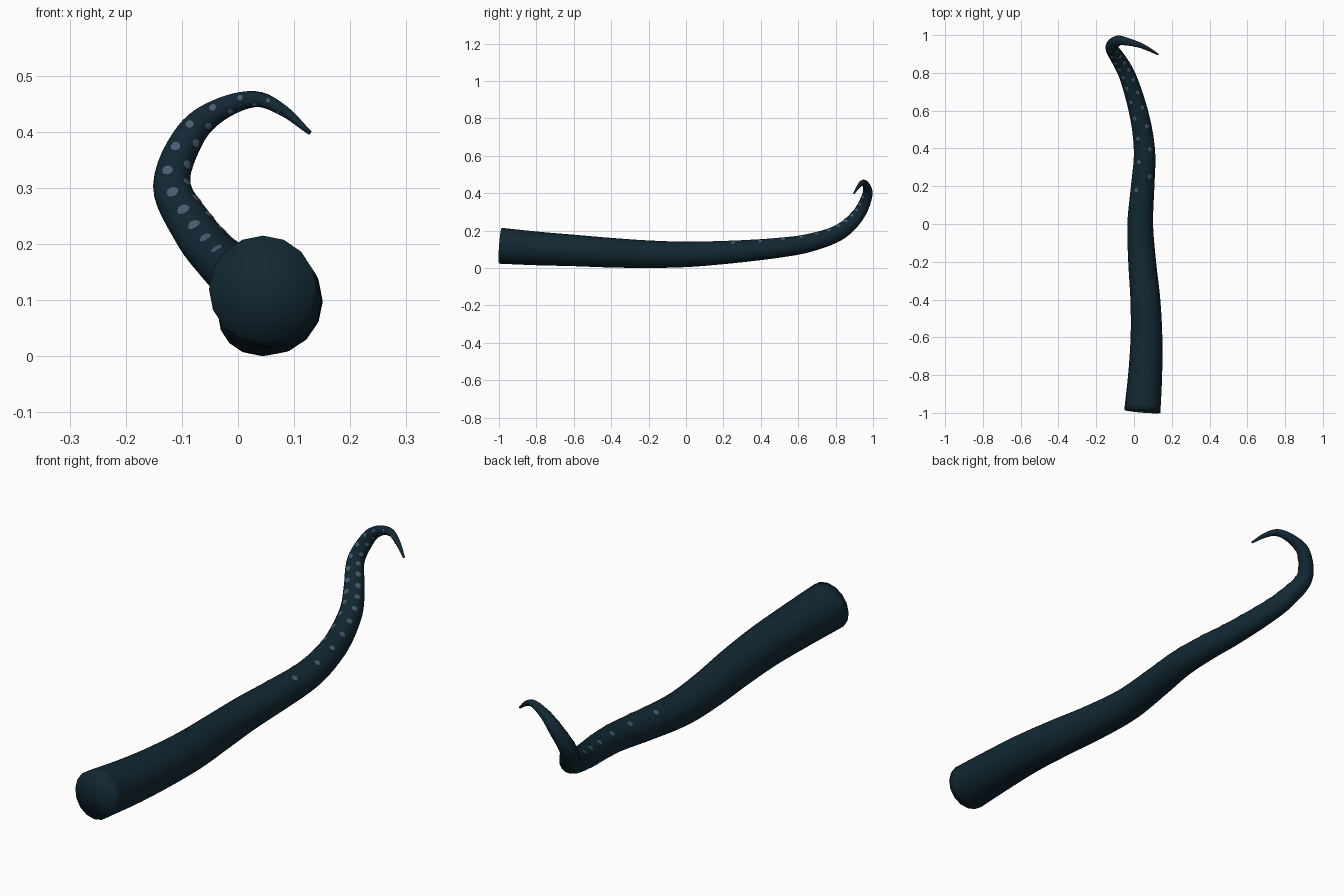
import bpy, bmesh, math
from mathutils import Vector

if "Cube" in bpy.data.objects:
    bpy.data.objects.remove(bpy.data.objects["Cube"])

SIDES = 16
# centre line and thickness: x, y, z, radius
PATH = [
    (0.044, -0.992, 0.119, 0.096), (0.059, -0.80, 0.105, 0.090),
    (0.066, -0.60, 0.094, 0.084), (0.060, -0.40, 0.082, 0.079),
    (0.043, -0.20, 0.074, 0.0735), (0.033, 0.00, 0.073, 0.068),
    (0.046, 0.20, 0.083, 0.062), (0.056, 0.36, 0.095, 0.057),
    (0.043, 0.50, 0.109, 0.053), (0.012, 0.64, 0.130, 0.049),
    (-0.035, 0.785, 0.174, 0.044), (-0.079, 0.868, 0.227, 0.040),
    (-0.118, 0.935, 0.306, 0.0335), (-0.086, 0.970, 0.393, 0.0275),
    (-0.035, 0.965, 0.438, 0.0205), (0.030, 0.947, 0.458, 0.0145),
    (0.080, 0.924, 0.438, 0.010), (0.128, 0.897, 0.398, 0.004),
]


def make_material(name, colour):
    m = bpy.data.materials.new(name)
    m.diffuse_color = (*colour, 1.0)
    m.use_nodes = True
    m.node_tree.nodes["Principled BSDF"].inputs["Base Color"].default_value = m.diffuse_color
    return m


def make_object(name, bm, mat):
    mesh = bpy.data.meshes.new(name)
    bmesh.ops.recalc_face_normals(bm, faces=bm.faces)
    for f in bm.faces:
        f.smooth = True
    bm.to_mesh(mesh)
    bm.free()
    mesh.materials.append(mat)
    obj = bpy.data.objects.new(name, mesh)
    bpy.context.collection.objects.link(obj)
    return obj


# Smooth spline through the path points
pts = [Vector(p) for p in PATH]
pts = [2 * pts[0] - pts[1]] + pts + [2 * pts[-1] - pts[-2]]
samples = []
STEPS = 6
for i in range(1, len(pts) - 2):
    a, b, c, d = pts[i - 1:i + 3]
    for k in range(STEPS):
        t = k / STEPS
        samples.append(0.5 * (2 * b + (c - a) * t + (2 * a - 5 * b + 4 * c - d) * t * t
                              + (3 * b - a - 3 * c + d) * t ** 3))
samples.append(pts[-2])
centres = [s.to_3d() for s in samples]
radii = [s[3] for s in samples]

# Twist-free frames and arc length
frames, arc = [], [0.0]
normal = Vector((0, 0, 1))
last = len(centres) - 1
for i, c in enumerate(centres):
    tan = (centres[min(i + 1, last)] - centres[max(i - 1, 0)]).normalized()
    normal = (normal - tan * normal.dot(tan)).normalized()
    frames.append((normal.copy(), tan.cross(normal)))
    if i:
        arc.append(arc[-1] + (c - centres[i - 1]).length)


def skin(i, phi, lift=0.0):
    n, b = frames[i]
    return centres[i] + (n * math.cos(phi) + b * math.sin(phi)) * (radii[i] + lift)


def locate(s):
    i = max(0, min(last - 1, sum(a <= s for a in arc) - 1))
    return i, (s - arc[i]) / (arc[i + 1] - arc[i])


def skin_at(s, phi, lift):
    i, t = locate(s)
    return skin(i, phi, lift).lerp(skin(i + 1, phi, lift), t)


# Tapering tentacle body with closed ends
bm = bmesh.new()
rings = [[bm.verts.new(skin(i, 2 * math.pi * k / SIDES)) for k in range(SIDES)]
         for i in range(last + 1)]
for r0, r1 in zip(rings, rings[1:]):
    for k in range(SIDES):
        j = (k + 1) % SIDES
        bm.faces.new((r0[k], r0[j], r1[j], r1[k]))
for ring, c in ((rings[0], centres[0]), (rings[-1], centres[-1])):
    hub = bm.verts.new(c)
    for k in range(SIDES):
        bm.faces.new((ring[k], ring[(k + 1) % SIDES], hub))
make_object("tentacle", bm, make_material("dark teal skin", (0.006, 0.021, 0.033)))

# Two staggered rows of pale suckers lying on the inner side
bm = bmesh.new()
start = next(arc[i] for i, c in enumerate(centres) if c.y >= 0.16)
s, side = start + 0.01, -1
while s < arc[-1] - 0.06:
    i, t = locate(s)
    r = radii[i] * (1 - t) + radii[i + 1] * t
    size = min(0.0115, 0.30 * r)
    phi = side * math.radians(32)
    hub = bm.verts.new(skin_at(s, phi, 0.0016))
    ring = []
    for k in range(10):
        a = 2 * math.pi * k / 10
        ring.append(bm.verts.new(skin_at(s + size * math.cos(a),
                                         phi + size * math.sin(a) / r, 0.0008)))
    for k in range(10):
        bm.faces.new((hub, ring[k], ring[(k + 1) % 10]))
    # make the patch face outward
    bm.normal_update()
    s += max(0.026, 0.08 - 0.075 * (s - start))
    side = -side
suckers = make_object("suckers", bm, make_material("slate sucker", (0.065, 0.11, 0.16)))

# Open patches: flip any whose normal points into the tube
bm = bmesh.new()
bm.from_mesh(suckers.data)
flip = []
for f in bm.faces:
    mid = f.calc_center_median()
    near = min(centres, key=lambda c: (c - mid).length)
    if f.normal.dot(mid - near) < 0:
        flip.append(f)
bmesh.ops.reverse_faces(bm, faces=flip)
bm.to_mesh(suckers.data)
bm.free()
